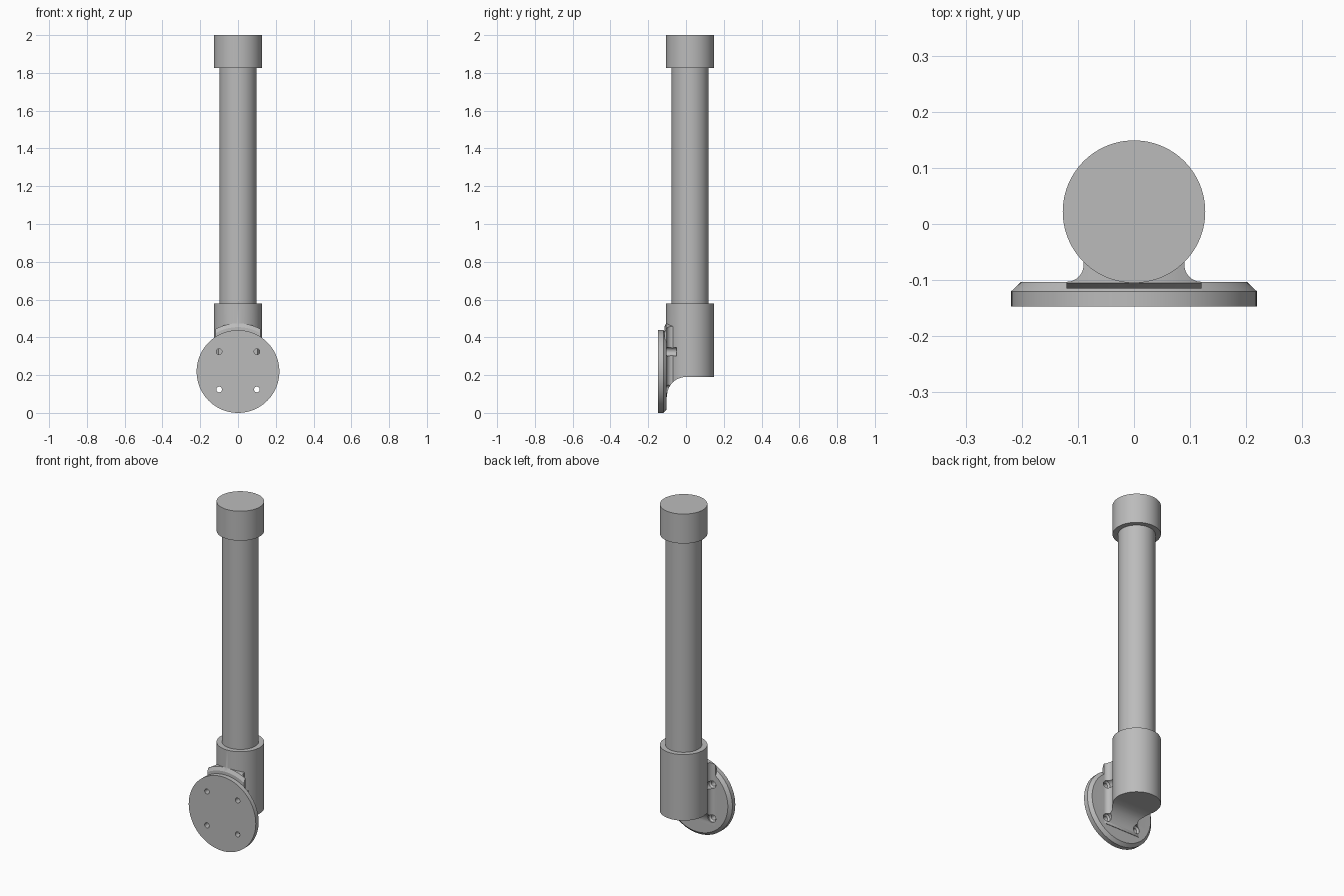
import bpy, bmesh, math
from mathutils import Matrix, Vector

cube = bpy.data.objects.get("Cube")
if cube:
    bpy.data.objects.remove(cube, do_unlink=True)

metal = bpy.data.materials.new("grey_metal")
metal.use_nodes = True
GREY = (0.5, 0.5, 0.5, 1)
metal.diffuse_color = GREY
metal.node_tree.nodes["Principled BSDF"].inputs["Base Color"].default_value = GREY

POST_Y = 0.022
PLATE_Z = 0.219
PLATE_FRONT = -0.147
PLATE_BACK = -0.103


def finish(name, bm):
    bmesh.ops.remove_doubles(bm, verts=bm.verts, dist=1e-6)
    bmesh.ops.recalc_face_normals(bm, faces=bm.faces)
    mesh = bpy.data.meshes.new(name)
    bm.to_mesh(mesh)
    bm.free()
    mesh.materials.append(metal)
    obj = bpy.data.objects.new(name, mesh)
    bpy.context.collection.objects.link(obj)
    return obj


def prism(name, points, sweep):
    """Extrude a flat outline along a vector."""
    bm = bmesh.new()
    face = bm.faces.new([bm.verts.new(p) for p in points])
    new = bmesh.ops.extrude_face_region(bm, geom=[face])["geom"]
    verts = [v for v in new if isinstance(v, bmesh.types.BMVert)]
    bmesh.ops.translate(bm, verts=verts, vec=sweep)
    return finish(name, bm)


def turned(name, profile, origin, along_y=False, steps=96):
    """Revolve (radius, height) points around the z axis, or around y."""
    bm = bmesh.new()
    verts = [bm.verts.new((r, 0, h)) for r, h in profile]
    edges = [bm.edges.new(pair) for pair in zip(verts, verts[1:])]
    bmesh.ops.spin(bm, geom=verts + edges, cent=(0, 0, 0), axis=(0, 0, 1),
                   angle=math.tau, steps=steps)
    turn = Matrix.Rotation(-math.pi / 2, 4, "X") if along_y else Matrix()
    bm.transform(Matrix.Translation(origin) @ turn)
    return finish(name, bm)


def arc(cx, cy, r, start, end, count=16):
    for i in range(count + 1):
        a = math.radians(start + (end - start) * i / count)
        yield cx + r * math.cos(a), cy + r * math.sin(a)


def boolean(obj, tool, operation):
    mod = obj.modifiers.new(operation.lower(), "BOOLEAN")
    mod.object, mod.operation, mod.solver = tool, operation, "EXACT"
    bpy.context.view_layer.objects.active = obj
    bpy.ops.object.modifier_apply(modifier=mod.name)
    bpy.data.objects.remove(tool, do_unlink=True)


def column(name, radius, bottom, top):
    return turned(name, [(0, bottom), (radius, bottom), (radius, top), (0, top)],
                  (0, POST_Y, 0))


# Post and its end cap
post = column("post", 0.098, 0.5, 1.9)
cap = column("end_cap", 0.127, 1.826, 2.0)

# Neck outline flares into the mounting plate
half = [(0.09, 0.0)] + list(arc(0.12, -0.073, 0.03, 180, 270)) + [(0.12, -0.115)]
outline = half + [(-x, y) for x, y in reversed(half)]
bracket = prism("bracket", [(x, y, 0.085) for x, y in outline], (0, 0, 0.455))

# Rounded top of the neck
top_shape = [(0, -0.15), (0.216, -0.15), (0.216, -0.14), (0.222, -0.128),
             (0.235, -0.115), (0.255, -0.105), (0.255, 0.05), (0, 0.05)]
boolean(bracket, turned("neck_limit", top_shape, (0, 0, PLATE_Z), True), "INTERSECT")

# Socket around the foot of the post, swept away underneath by a large fillet
boolean(bracket, column("socket", 0.127, 0.085, 0.58), "UNION")
under = [(0.3, 0.19)] + list(arc(0.0, 0.09, 0.1, 90, 180, 24))
under += [(-0.1, 0.0), (0.3, 0.0)]
boolean(bracket, prism("fillet_cut", [(-0.3, y, z) for y, z in under], (0.6, 0, 0)),
        "DIFFERENCE")

# Round mounting plate with a chamfered back edge
plate = turned("mounting_plate",
               [(0, PLATE_FRONT), (0.219, PLATE_FRONT), (0.219, -0.12),
                (0.201, PLATE_BACK), (0, PLATE_BACK)], (0, 0, PLATE_Z), True)
boolean(bracket, plate, "UNION")

# Screw holes with relief pockets for the screw heads
hole = [(0, -0.17), (0.015, -0.17), (0.015, -0.115), (0.023, -0.105),
        (0.023, -0.051), (0, -0.051)]
for x in (-0.1, 0.1):
    for z in (0.124, 0.324):
        boolean(bracket, turned("screw_hole", hole, (x, 0, z), True, 32), "DIFFERENCE")

# Smooth curved walls, crisp edges
for obj in (post, cap, bracket):
    bpy.ops.object.select_all(action="DESELECT")
    obj.select_set(True)
    bpy.context.view_layer.objects.active = obj
    bpy.ops.object.shade_smooth_by_angle(angle=math.radians(30))
